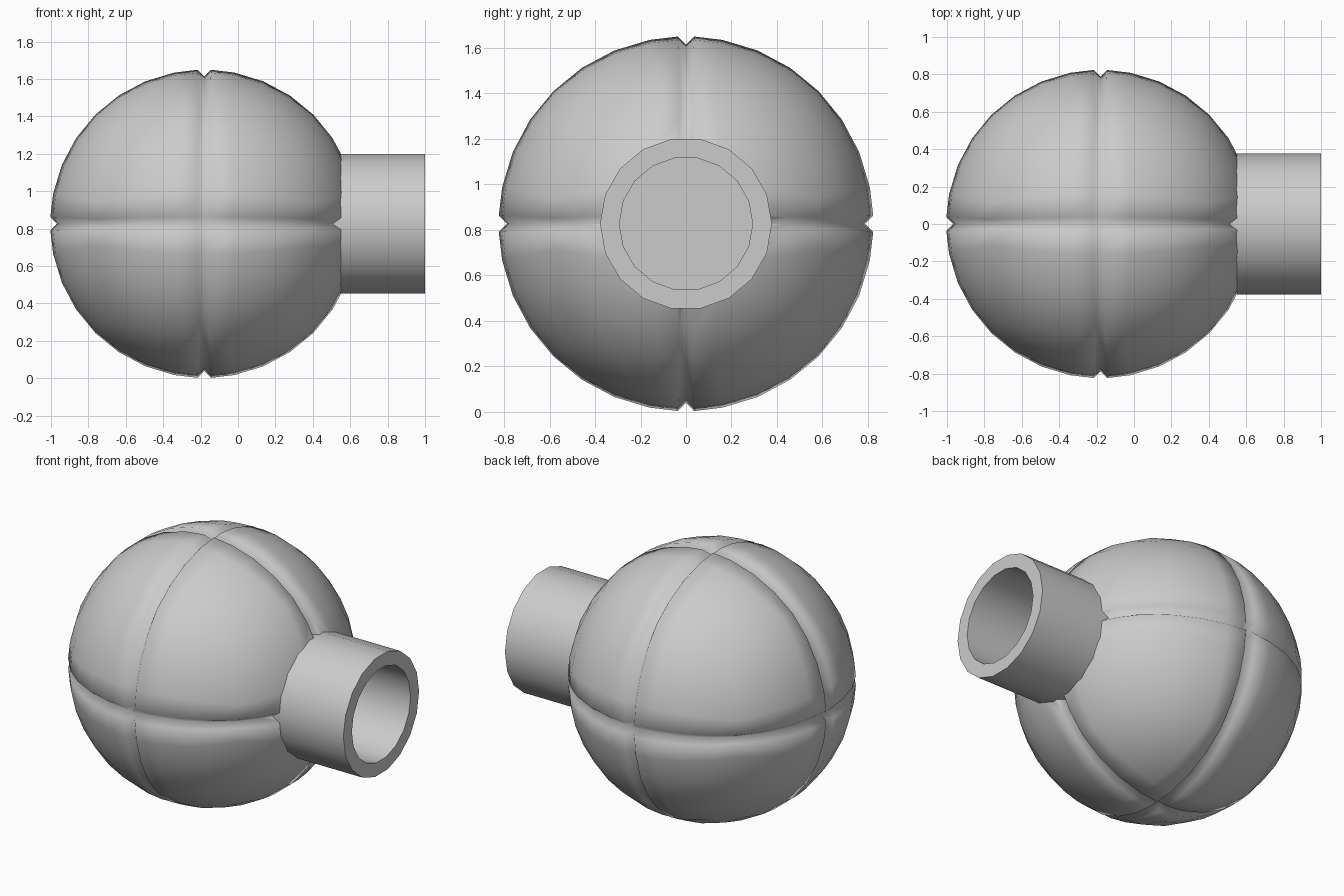
import bpy, bmesh
from math import tan, radians, sin, cos, pi
from mathutils import Vector, Matrix

if "Cube" in bpy.data.objects:
    bpy.data.objects.remove(bpy.data.objects["Cube"])

CENTRE = Vector((-0.18, 0, 0.826))
R, R_GROOVE = 0.825, 0.787


def finish(bm, name):
    bmesh.ops.recalc_face_normals(bm, faces=bm.faces)
    me = bpy.data.meshes.new(name)
    bm.to_mesh(me)
    bm.free()
    ob = bpy.data.objects.new(name, me)
    bpy.context.collection.objects.link(ob)
    return ob


def lathe_x(name, profile, sides):
    """Revolve (x, radius) points about the x axis through the ball centre, capped at both ends."""
    bm = bmesh.new()
    rings = []
    for x, r in profile:
        rings.append([bm.verts.new((x, r * cos(2 * pi * i / sides),
                                    CENTRE.z + r * sin(2 * pi * i / sides)))
                      for i in range(sides)])
    for a, b in zip(rings, rings[1:]):
        for i in range(sides):
            j = (i + 1) % sides
            bm.faces.new((a[i], a[j], b[j], b[i]))
    bm.faces.new(rings[0])
    bm.faces.new(rings[-1])
    return finish(bm, name)


# Ball: six projected cube faces, the mid lines pressed in as V grooves
half = [2.5, 11.25, 22.5, 33.75, 45]
angles = [-a for a in reversed(half)] + [0] + half
turns = [Matrix.Rotation(k * pi / 2, 3, 'X') for k in range(4)]
turns += [Matrix.Rotation(s * pi / 2, 3, 'Y') for s in (1, -1)]
bm = bmesh.new()
for m in turns:
    grid = []
    for a in angles:
        row = []
        for b in angles:
            p = Vector((tan(radians(a)), tan(radians(b)), 1)).normalized()
            row.append(bm.verts.new(CENTRE + m @ p * (R_GROOVE if a == 0 or b == 0 else R)))
        grid.append(row)
    for i in range(len(angles) - 1):
        for j in range(len(angles) - 1):
            bm.faces.new((grid[i][j], grid[i + 1][j], grid[i + 1][j + 1], grid[i][j + 1]))
bmesh.ops.remove_doubles(bm, verts=bm.verts, dist=0.0005)
ball = finish(bm, "grooved_ball")
ball.data.polygons.foreach_set("use_smooth", [True] * len(ball.data.polygons))

# Opening in the ball behind the neck
cutter = lathe_x("opening_cutter", [(0.45, 0.335), (1.1, 0.335)], 18)
cutter.hide_render = True
cutter.hide_set(True)
cut = ball.modifiers.new("opening", 'BOOLEAN')
cut.operation = 'DIFFERENCE'
cut.solver = 'EXACT'
cut.object = cutter

# Neck: thick tube with a blind bore
neck = lathe_x("neck", [(0.48, 0.378), (1.0, 0.378), (1.0, 0.293), (0.5, 0.293)], 18)
bpy.ops.object.select_all(action='DESELECT')
neck.select_set(True)
bpy.context.view_layer.objects.active = neck
bpy.ops.object.shade_smooth_by_angle(angle=radians(35))
